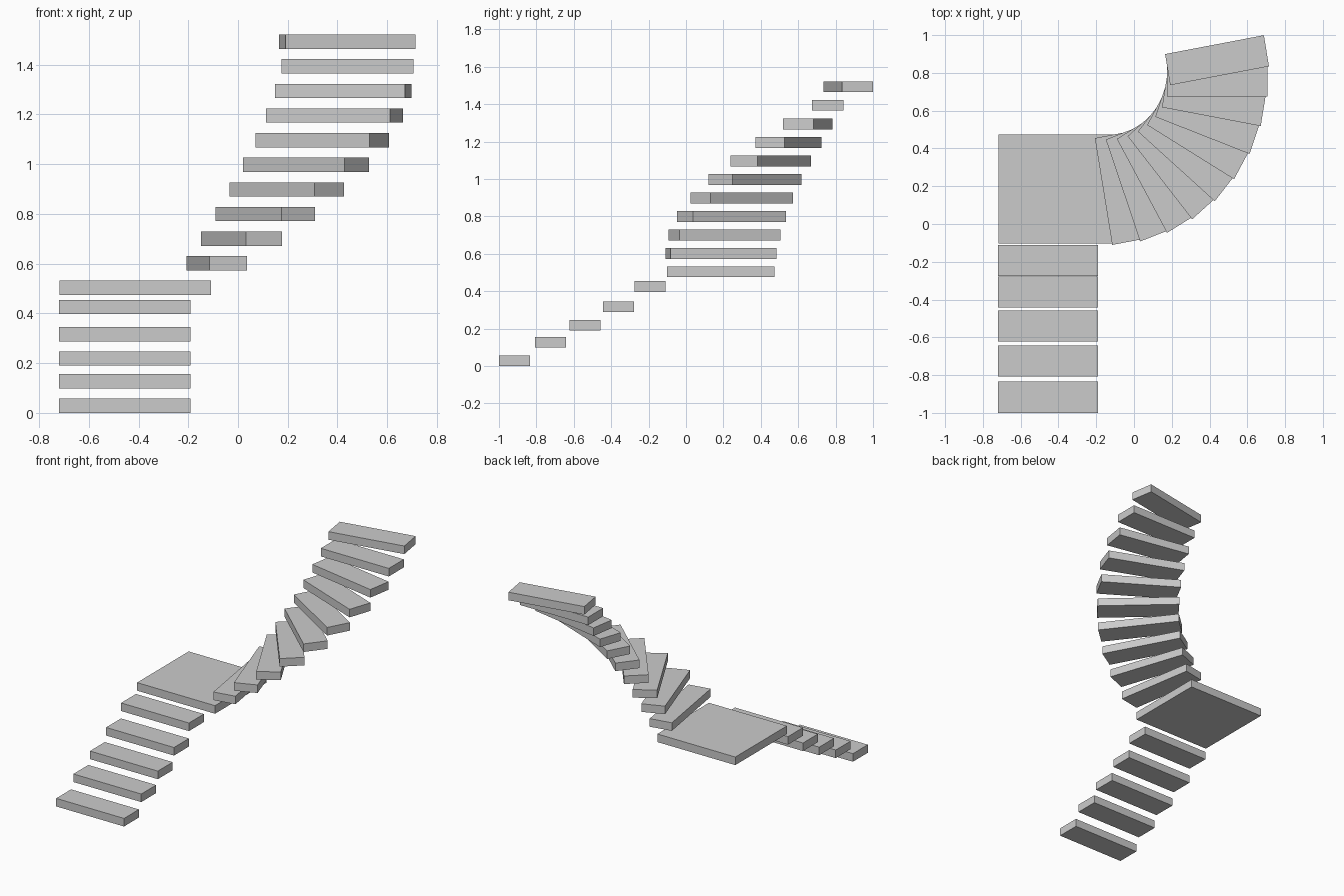
import bpy, bmesh
from math import sin, cos, radians

if "Cube" in bpy.data.objects:
    bpy.data.objects.remove(bpy.data.objects["Cube"])

THICK = 0.057          # thickness of every slab


def slab(name, corners, z):
    """Flat slab from four plan corners (counter-clockwise) at bottom height z."""
    bm = bmesh.new()
    face = bm.faces.new([bm.verts.new((x, y, z)) for x, y in corners])
    ext = bmesh.ops.extrude_face_region(bm, geom=[face])
    top = [v for v in ext["geom"] if isinstance(v, bmesh.types.BMVert)]
    bmesh.ops.translate(bm, verts=top, vec=(0, 0, THICK))
    bmesh.ops.recalc_face_normals(bm, faces=bm.faces)
    mesh = bpy.data.meshes.new(name)
    bm.to_mesh(mesh)
    bm.free()
    obj = bpy.data.objects.new(name, mesh)
    bpy.context.collection.objects.link(obj)
    return obj


def rect(x0, x1, y0, y1):
    return [(x0, y0), (x1, y0), (x1, y1), (x0, y1)]


# Lower straight flight: front edge and bottom height of each tread
flight = [(-1.0, 0.0), (-0.808, 0.099), (-0.623, 0.19), (-0.443, 0.288), (-0.276, 0.397)]
for i, (y, z) in enumerate(flight, 1):
    slab(f"straight_step_{i}", rect(-0.72, -0.19, y, y + 0.166), z)

# Corner landing
slab("landing", rect(-0.717, -0.108, -0.102, 0.474), 0.475)

# Upper winding flight: treads every 10 degrees around a slightly squashed circle
CX, CY, SQUASH = -0.1376, 0.8105, 0.925
RADIUS, OFFSET, LENGTH, WIDTH = 0.6244, -0.0525, 0.574, 0.167
for i in range(10):
    a = radians(-80 + 10 * i)
    corners = []
    for u, v in rect(RADIUS - LENGTH / 2, RADIUS + LENGTH / 2,
                     OFFSET - WIDTH / 2, OFFSET + WIDTH / 2):
        corners.append((CX + SQUASH * (u * cos(a) - v * sin(a)),
                        CY + u * sin(a) + v * cos(a)))
    slab(f"winding_step_{i + 1}", corners, 0.573 + 0.099 * i)
